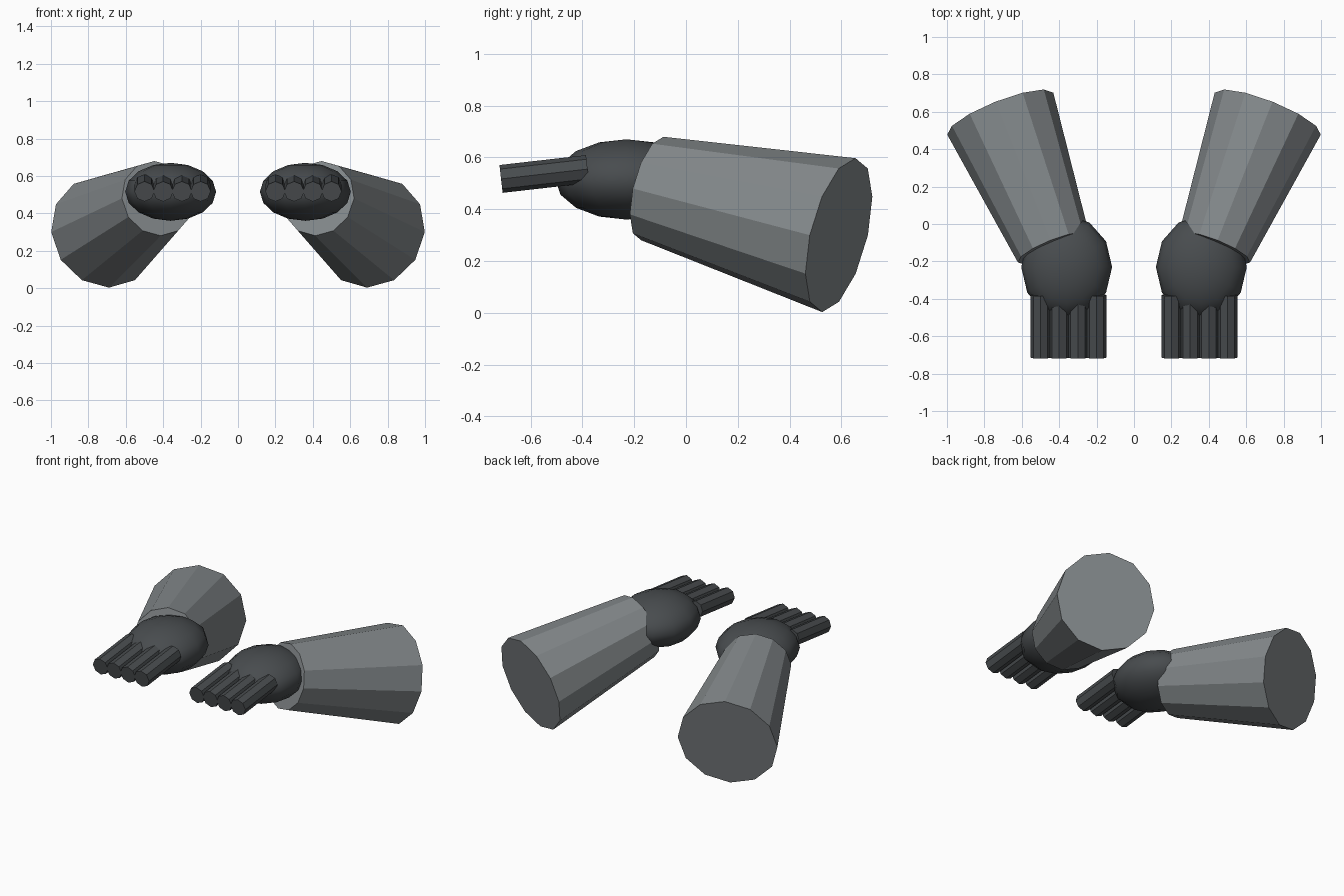
import bpy
from mathutils import Vector, Matrix

if "Cube" in bpy.data.objects:
    bpy.data.objects.remove(bpy.data.objects["Cube"])


def material(name, rgb):
    m = bpy.data.materials.new(name)
    m.diffuse_color = (*rgb, 1)
    m.use_nodes = True
    m.node_tree.nodes["Principled BSDF"].inputs["Base Color"].default_value = m.diffuse_color
    return m


sleeve_grey = material("sleeve_grey", (0.23, 0.25, 0.26))
hand_grey = material("hand_grey", (0.065, 0.072, 0.077))


def finish(name, mat):
    ob = bpy.context.object
    ob.name = name
    ob.data.materials.append(mat)
    return ob


def tapered(name, p1, p2, r1, r2, sides, mat):
    """Capped cone from p1 to p2 whose first side vertex stays level."""
    p1, p2 = Vector(p1), Vector(p2)
    axis = (p2 - p1).normalized()
    side = axis.cross(Vector((0, 0, 1))).normalized()
    up = axis.cross(side)
    bpy.ops.mesh.primitive_cone_add(vertices=sides, radius1=r1, radius2=r2,
                                    depth=(p2 - p1).length)
    ob = finish(name, mat)
    turn = Matrix((side, up, axis)).transposed().to_4x4()
    ob.matrix_world = Matrix.Translation((p1 + p2) / 2) @ turn
    return ob


for label, s in (("right", 1), ("left", -1)):
    # Forearm flaring from wrist to elbow
    tapered(f"{label}_forearm", (s * 0.43, -0.13, 0.48), (s * 0.715, 0.59, 0.30),
            0.205, 0.305, 12, sleeve_grey)

    # Flattened ball for the palm
    bpy.ops.mesh.primitive_uv_sphere_add(segments=12, ring_count=8, radius=1,
                                         location=(s * 0.36, -0.23, 0.515))
    palm = finish(f"{label}_palm", hand_grey)
    palm.scale = (0.243, 0.275, 0.155)
    bpy.ops.object.shade_smooth()

    # Four straight fingers, tipped slightly down
    for i in range(4):
        x = s * (0.20 + 0.10 * i)
        tapered(f"{label}_finger_{i + 1}", (x, -0.38, 0.555), (x, -0.714, 0.517),
                0.054, 0.054, 8, hand_grey)
